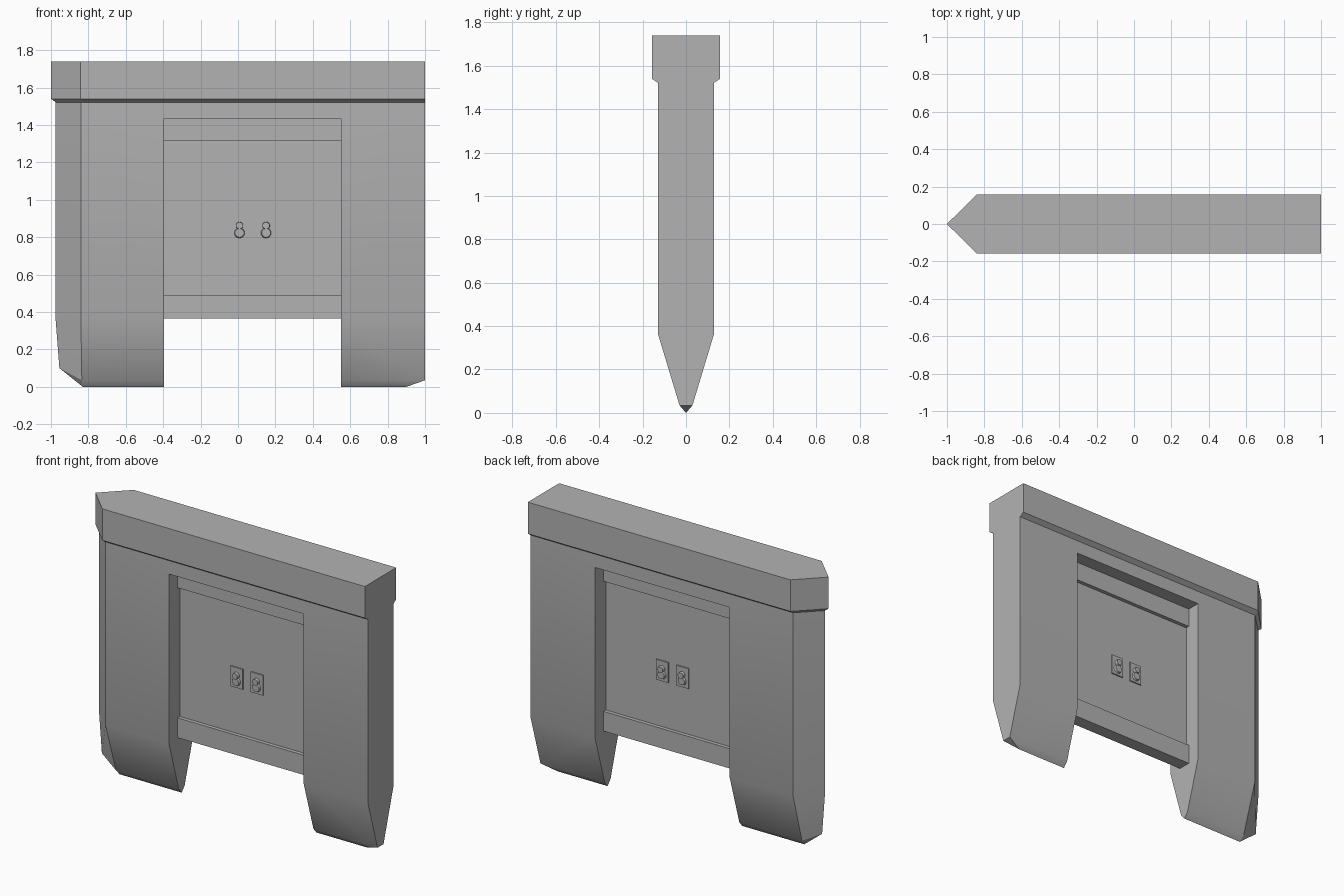
import bpy, bmesh, math
from mathutils import Matrix

if "Cube" in bpy.data.objects:
    bpy.data.objects.remove(bpy.data.objects["Cube"])

grey = bpy.data.materials.new("plain grey")
grey.diffuse_color = (0.45, 0.45, 0.45, 1)
grey.use_nodes = True
grey.node_tree.nodes["Principled BSDF"].inputs["Base Color"].default_value = grey.diffuse_color


def finish(name, bm, smooth=None):
    bmesh.ops.remove_doubles(bm, verts=bm.verts, dist=0.0005)
    bmesh.ops.recalc_face_normals(bm, faces=bm.faces)
    me = bpy.data.meshes.new(name)
    bm.to_mesh(me)
    bm.free()
    me.materials.append(grey)
    ob = bpy.data.objects.new(name, me)
    bpy.context.collection.objects.link(ob)
    if smooth:
        bpy.ops.object.select_all(action='DESELECT')
        ob.select_set(True)
        bpy.context.view_layer.objects.active = ob
        bpy.ops.object.shade_smooth_by_angle(angle=math.radians(smooth))
    return ob


def box(bm, x, y, z):
    mat = Matrix.Translation((sum(x) / 2, sum(y) / 2, sum(z) / 2)) @ \
        Matrix.Diagonal((x[1] - x[0], y[1] - y[0], z[1] - z[0], 1))
    bmesh.ops.create_cube(bm, size=1, matrix=mat)


# Wall with two wedge-footed legs: front half, then its mirror across y
F, K, TOP, KNEE, TOE, HEAD = 0.128, 0.03, 1.52, 0.36, 0.035, 1.435
L, R = -0.395, 0.55
wall = {
    # left leg
    'a': (-0.84, F, KNEE), 'at': (-0.84, F, TOP), 'tip': (-0.975, 0, KNEE),
    'tipt': (-0.975, 0, TOP), 'heel': (-0.955, 0, 0.1),
    'b': (L, F, KNEE), 'bk': (L, K, TOE), 'bz': (L, 0, 0),
    'lk': (-0.835, K, TOE), 'lz': (-0.83, 0, 0),
    # opening head
    'c': (L, F, HEAD), 'c0': (L, 0, HEAD), 'd': (R, F, HEAD), 'd0': (R, 0, HEAD),
    # right leg
    'r': (R, F, KNEE), 'rk': (R, K, TOE), 'rz': (R, 0, 0),
    's': (1, F, KNEE), 'st': (1, F, TOP), 'st0': (1, 0, TOP),
    'sk': (1, K, TOE), 'sk0': (1, 0, TOE), 'sz': (0.9, 0, 0),
}
faces = ["a b c d r s st at", "a at tipt tip", "c c0 bz bk b", "d r rk rz d0",
         "c d d0 c0", "a lk bk b", "lk lz bz bk", "a tip heel lk", "lk heel lz",
         "r s sk rk", "rk sk sz rz", "s st st0 sk0 sk", "sk sk0 sz",
         "at st st0 tipt"]
bm = bmesh.new()
for side in (-1, 1):
    v = {k: bm.verts.new((x, y * side, z)) for k, (x, y, z) in wall.items()}
    for f in faces:
        bm.faces.new([v[k] for k in f.split()])
finish("wall_and_legs", bm, 28)

# Top cap: pointed plan lofted upwards with a chamfered underside
bm = bmesh.new()
rings = []
for tip, half, z in ((-0.973, 0.128, 1.52), (-1, 0.157, 1.54), (-1, 0.157, 1.74)):
    plan = [(tip, 0), (-0.842, -half), (1, -half), (1, half), (-0.842, half)]
    rings.append([bm.verts.new((x, y, z)) for x, y in plan])
for lo, hi in zip(rings, rings[1:]):
    for i in range(5):
        j = (i + 1) % 5
        bm.faces.new((lo[i], lo[j], hi[j], hi[i]))
bm.faces.new(rings[0])
bm.faces.new(rings[-1])
finish("top_cap", bm)

# Recessed door panel and its upper and lower rails
for name, half, z in (("door_panel", 0.018, (0.4, 1.4)),
                      ("lower_rail", 0.042, (0.365, 0.49)),
                      ("upper_rail", 0.042, (1.315, HEAD))):
    bm = bmesh.new()
    box(bm, (L, R), (-half, half), z)
    finish(name, bm)

# Lock plates and knobs on both sides of the door
for side, label in ((-1, "front"), (1, "back")):
    for n, cx in (("left", 0.008), ("right", 0.15)):
        bm = bmesh.new()
        box(bm, (cx - 0.043, cx + 0.043),
            sorted((side * 0.016, side * 0.026)), (0.782, 0.91))
        finish(f"{label}_{n}_lock_plate", bm)

        bm = bmesh.new()
        for z, r1, r2, out in ((0.862, 0.021, 0.019, 0.022), (0.823, 0.029, 0.024, 0.014)):
            mat = Matrix.Translation((cx, side * (0.024 + out / 2), z)) @ \
                Matrix.Rotation(-side * math.pi / 2, 4, 'X')
            bmesh.ops.create_cone(bm, cap_ends=True, segments=10, radius1=r1,
                                  radius2=r2, depth=out, matrix=mat)
        finish(f"{label}_{n}_knob", bm, 40)
